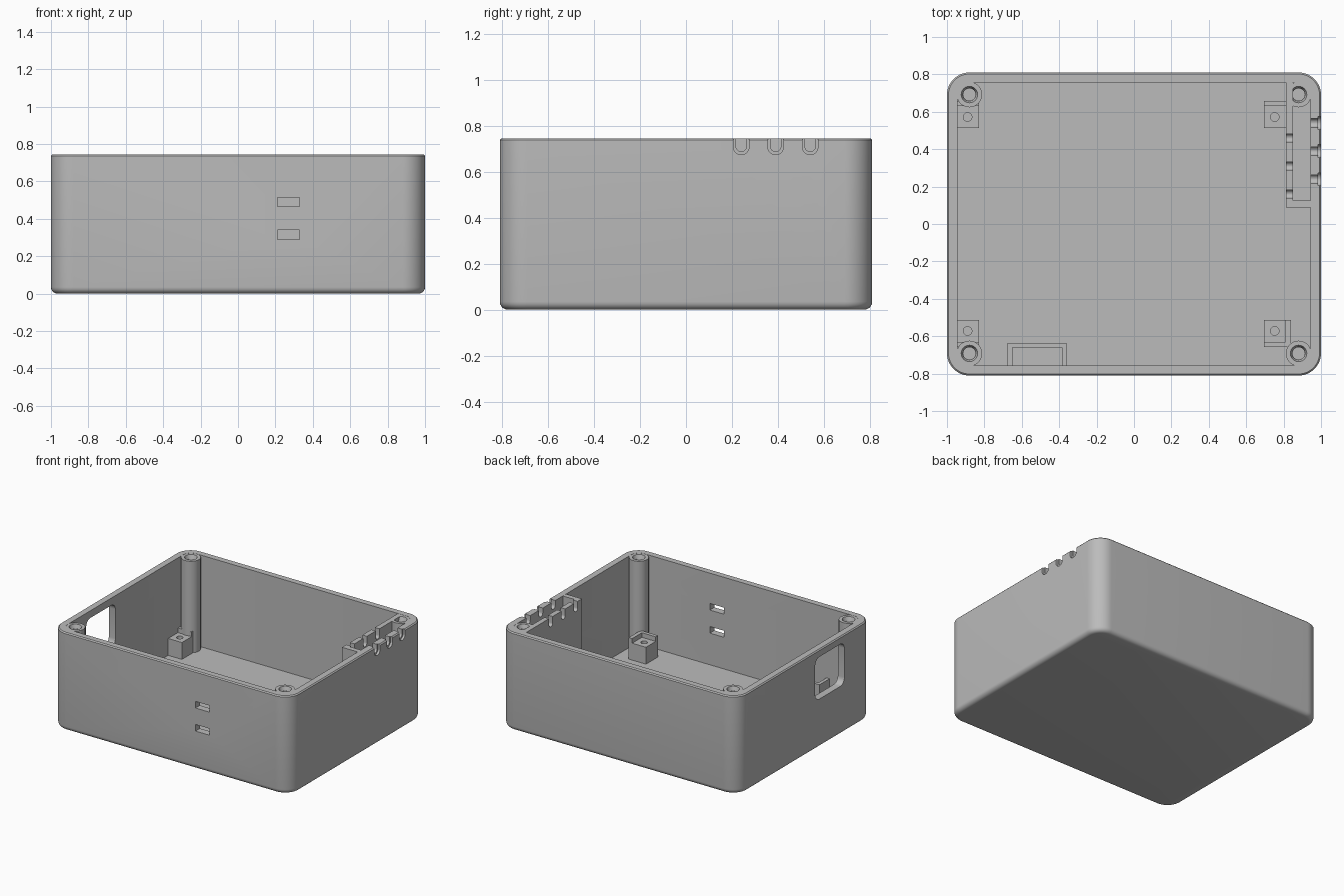
import bpy, bmesh
from mathutils import Vector

if "Cube" in bpy.data.objects:
    bpy.data.objects.remove(bpy.data.objects["Cube"])

grey = bpy.data.materials.new("grey plastic")
grey.use_nodes = True
grey.diffuse_color = (0.5, 0.5, 0.5, 1)
grey.node_tree.nodes["Principled BSDF"].inputs["Base Color"].default_value = (0.5, 0.5, 0.5, 1)

HEIGHT, FLOOR, TOP = 0.745, 0.05, 0.744
POST_X, POST_Y = 0.88, 0.692


def finish(name, bm):
    bmesh.ops.recalc_face_normals(bm, faces=bm.faces)
    mesh = bpy.data.meshes.new(name)
    bm.to_mesh(mesh)
    bm.free()
    mesh.materials.append(grey)
    obj = bpy.data.objects.new(name, mesh)
    bpy.context.collection.objects.link(obj)
    return obj


def round_edges(bm, radius, segments, test):
    """Bevel the edges for which test(direction, middle) holds."""
    edges = []
    for e in bm.edges:
        a, b = (v.co for v in e.verts)
        if test((b - a).normalized(), (a + b) / 2):
            edges.append(e)
    bmesh.ops.bevel(bm, geom=edges, offset=radius, segments=segments,
                    profile=0.5, affect='EDGES')


def box_mesh(x, y, z):
    bm = bmesh.new()
    bmesh.ops.create_cube(bm, size=1)
    for v in bm.verts:
        v.co = Vector((r[0] if c < 0 else r[1] for c, r in zip(v.co, (x, y, z))))
    return bm


def box(name, x, y, z):
    return finish(name, box_mesh(x, y, z))


def cylinder(name, x, y, z, radius, top_radius=None):
    bm = bmesh.new()
    bmesh.ops.create_cone(bm, cap_ends=True, segments=40, radius1=radius,
                          radius2=top_radius or radius, depth=z[1] - z[0])
    bmesh.ops.translate(bm, vec=(x, y, sum(z) / 2), verts=bm.verts)
    return finish(name, bm)


def cut(obj, *cutters):
    bpy.context.view_layer.objects.active = obj
    for c in cutters:
        c.hide_render = True
        mod = obj.modifiers.new("cut", 'BOOLEAN')
        mod.operation, mod.solver, mod.object = 'DIFFERENCE', 'EXACT', c
        bpy.ops.object.modifier_apply(modifier=mod.name)
        bpy.data.objects.remove(c)


def smooth(obj):
    bpy.ops.object.select_all(action='DESELECT')
    obj.select_set(True)
    bpy.context.view_layer.objects.active = obj
    bpy.ops.object.shade_smooth_by_angle(angle=0.6)


def notch(x, y, width, bottom):
    """U-shaped cable notch, open at the top."""
    bm = box_mesh(x, (y - width / 2, y + width / 2), (bottom, 0.85))
    round_edges(bm, width * 0.49, 6, lambda d, m: abs(d.x) > 0.9 and m.z < 0.8)
    return finish("notch_cutter", bm)


# Outer shell: rounded corners, rounded underside, fine chamfer on the rim
bm = box_mesh((-1, 1), (-0.81, 0.81), (0, HEIGHT))
round_edges(bm, 0.12, 12, lambda d, m: abs(d.z) > 0.9)
round_edges(bm, 0.035, 5, lambda d, m: m.z < 0.001)
round_edges(bm, 0.008, 1, lambda d, m: m.z > HEIGHT - 0.001)
shell = finish("case_shell", bm)

# Cavity
bm = box_mesh((-0.945, 0.945), (-0.757, 0.757), (FLOOR, 1))
round_edges(bm, 0.065, 8, lambda d, m: abs(d.z) > 0.9)
cut(shell, finish("cavity_cutter", bm))

# Rounded socket opening in the side wall
bm = box_mesh((-1.1, -0.9), (-0.47, -0.12), (0.37, 0.69))
round_edges(bm, 0.05, 6, lambda d, m: abs(d.x) > 0.9)
cut(shell, finish("socket_cutter", bm))

# Two tie slots in the front wall
for z in (0.29, 0.465):
    cut(shell, box("slot_cutter", (0.21, 0.33), (-0.9, -0.7), (z, z + 0.05)))

# Cable notches in the outer wall, wider at the mouth
for y in (0.24, 0.39, 0.54):
    cut(shell, notch((0.9, 1.1), y, 0.046, 0.688), notch((0.983, 1.1), y, 0.068, 0.674))
smooth(shell)

# Cable channel: staggered notches in the divider, closed at one end
divider = box("cable_divider", (0.812, 0.85), (0.087, 0.77), (FLOOR - 0.01, TOP))
for y in (0.16, 0.31, 0.46):
    cut(divider, notch((0.78, 0.88), y, 0.042, 0.674))
smooth(divider)
box("channel_end_wall", (0.84, 0.96), (0.087, 0.125), (FLOOR - 0.01, TOP))

# Corner screw posts
for sx, side in ((-1, "right"), (1, "left")):
    for sy, end in ((-1, "front"), (1, "back")):
        x, y = sx * POST_X, sy * POST_Y
        post = cylinder(f"{end}_{side}_screw_post", x, y, (FLOOR - 0.01, TOP), 0.068)
        cut(post, cylinder("hole_cutter", x, y, (0.4, 0.8), 0.033),
            cylinder("countersink_cutter", x, y, (0.715, 0.75), 0.034, 0.046))
        smooth(post)

# Board standoffs with a raised lip on the outer edge
for x0, x1, hx, side in ((-0.95, -0.83, -0.89, "right"), (0.695, 0.813, 0.752, "left")):
    for sy, end in ((-1, "front"), (1, "back")):
        y = sorted((sy * 0.513, sy * 0.632))
        block = box(f"{end}_{side}_standoff", (x0, x1), y, (FLOOR - 0.01, 0.178))
        cut(block, cylinder("hole_cutter", hx, sy * 0.572, (0.08, 0.3), 0.023))
        smooth(block)
        box(f"{end}_{side}_standoff_lip", (x0, x1), sorted((sy * 0.63, sy * 0.657)),
            (FLOOR - 0.01, 0.213))
box("front_left_standoff_side_lip", (0.811, 0.84), (-0.657, -0.513), (FLOOR - 0.01, 0.213))

# Open-topped module holder on the inside of the front wall
holder = box("module_holder", (-0.675, -0.36), (-0.77, -0.636), (FLOOR - 0.01, 0.213))
cut(holder, box("holder_cutter", (-0.649, -0.386), (-0.8, -0.66), (0, 0.3)))
